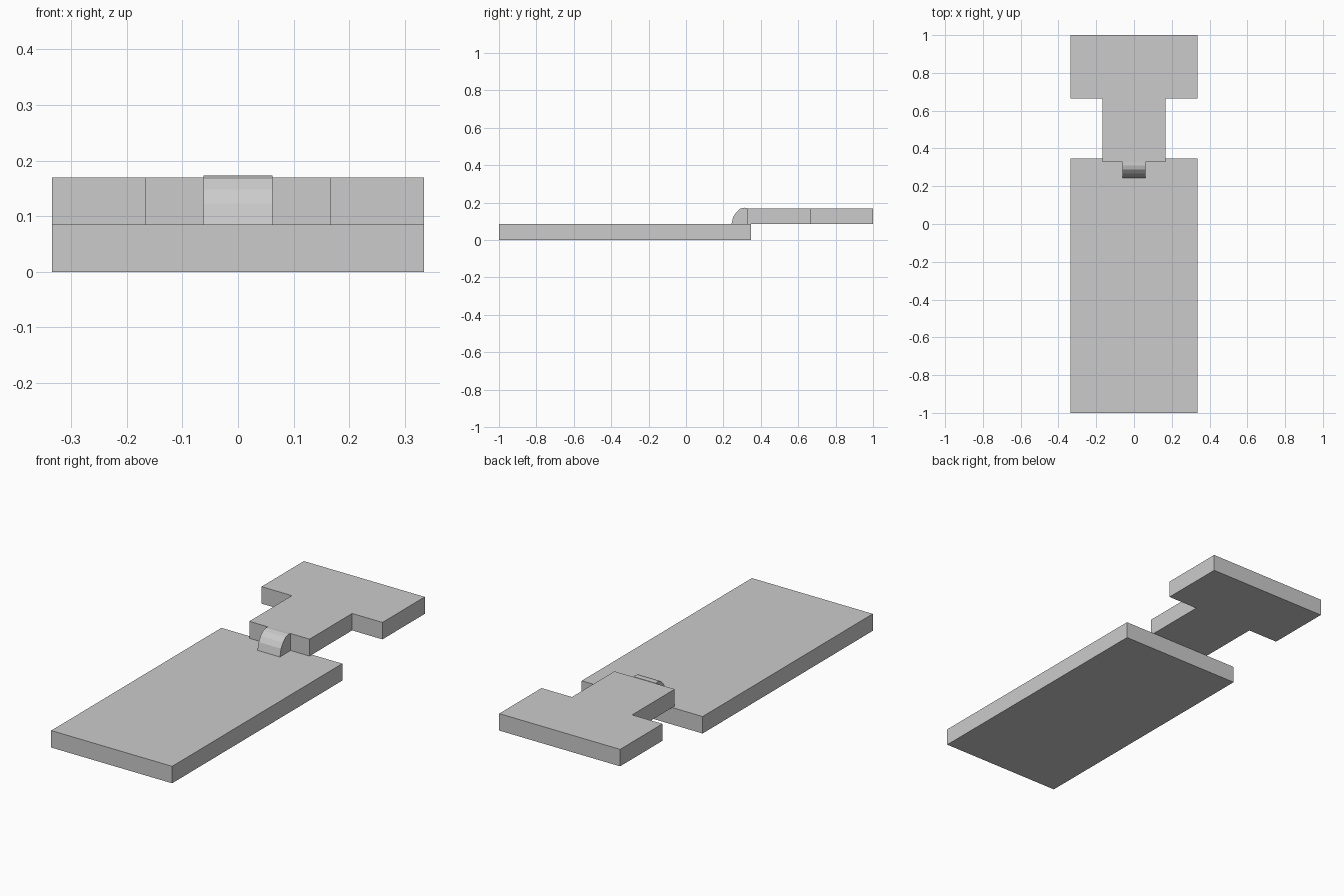
import bpy, bmesh

if "Cube" in bpy.data.objects:
    bpy.data.objects.remove(bpy.data.objects["Cube"])


def extrude(name, points, to_3d, offset):
    """Make a closed solid from a 2D outline swept along an offset."""
    bm = bmesh.new()
    face = bm.faces.new([bm.verts.new(to_3d(a, b)) for a, b in points])
    swept = bmesh.ops.extrude_face_region(bm, geom=[face])
    verts = [g for g in swept["geom"] if isinstance(g, bmesh.types.BMVert)]
    bmesh.ops.translate(bm, verts=verts, vec=offset)
    bmesh.ops.recalc_face_normals(bm, faces=bm.faces)
    mesh = bpy.data.meshes.new(name)
    bm.to_mesh(mesh)
    bm.free()
    obj = bpy.data.objects.new(name, mesh)
    bpy.context.collection.objects.link(obj)
    return obj


HALF, STEM, THICK = 0.335, 0.167, 0.085

# Long flat base plate
extrude("base_plate", [(-HALF, -1), (HALF, -1), (HALF, 0.347), (-HALF, 0.347)],
        lambda x, y: (x, y, 0), (0, 0, THICK))

# T-shaped upper plate, outline mirrored about x = 0
right = [(STEM, 0.328), (STEM, 0.665), (HALF, 0.665), (HALF, 1)]
outline = right + [(-x, y) for x, y in reversed(right)]
extrude("t_plate", outline, lambda x, y: (x, y, THICK), (0, 0, THICK))

# Small rounded latch at the end of the stem
latch = [(0.328, THICK), (0.243, THICK), (0.252, 0.123), (0.268, 0.148),
         (0.288, 0.167), (0.31, 0.173), (0.328, 0.172)]
extrude("latch", latch, lambda y, z: (-0.062, y, z), (0.124, 0, 0))
